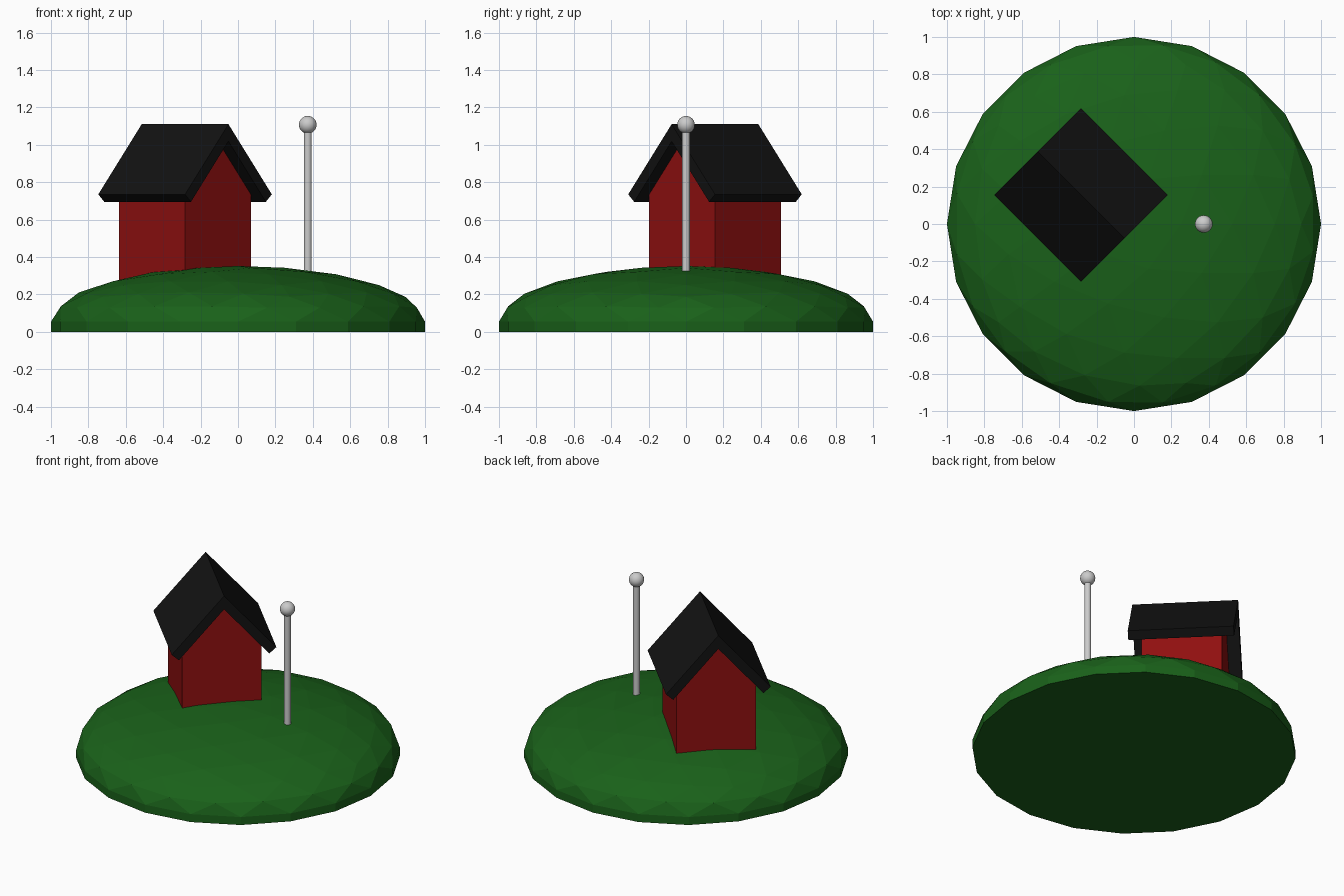
import bpy, bmesh
from math import radians
from mathutils import Matrix

if "Cube" in bpy.data.objects:
    bpy.data.objects.remove(bpy.data.objects["Cube"])


def material(name, rgb):
    m = bpy.data.materials.new(name)
    m.diffuse_color = (*rgb, 1)
    m.use_nodes = True
    m.node_tree.nodes["Principled BSDF"].inputs["Base Color"].default_value = m.diffuse_color
    return m


def add_object(name, bm, mat=None):
    bmesh.ops.recalc_face_normals(bm, faces=bm.faces)
    mesh = bpy.data.meshes.new(name)
    bm.to_mesh(mesh)
    bm.free()
    obj = bpy.data.objects.new(name, mesh)
    bpy.context.collection.objects.link(obj)
    if mat:
        mesh.materials.append(mat)
    return obj


def prism(name, profile, half_length, mat):
    """Extrude a (y, z) profile along local x and place it on the hill."""
    bm = bmesh.new()
    face = bm.faces.new([bm.verts.new((-half_length, y, z)) for y, z in profile])
    ext = bmesh.ops.extrude_face_region(bm, geom=[face])
    moved = [g for g in ext["geom"] if isinstance(g, bmesh.types.BMVert)]
    bmesh.ops.translate(bm, verts=moved, vec=(2 * half_length, 0, 0))
    obj = add_object(name, bm, mat)
    obj.location = (-0.283, 0.155, 0)
    obj.rotation_euler.z = radians(-45)
    return obj


green = material("grass", (0.01, 0.12, 0.01))
red = material("red_paint", (0.28, 0.005, 0.005))
black = material("black_tiles", (0.006, 0.006, 0.006))

# Hill: upper half of a squashed low-poly sphere on a short vertical rim
bm = bmesh.new()
bmesh.ops.create_icosphere(bm, subdivisions=3, radius=1)
low = [v for v in bm.verts if v.co.z < -1e-3]
bmesh.ops.delete(bm, geom=low, context='VERTS')
for v in bm.verts:
    v.co.z = v.co.z * 0.298 + 0.054
rim = [e for e in bm.edges if e.is_boundary]
ext = bmesh.ops.extrude_edge_only(bm, edges=rim)
for g in ext["geom"]:
    if isinstance(g, bmesh.types.BMVert):
        g.co.z = 0
base = [e for e in bm.edges if e.is_boundary]
bmesh.ops.contextual_create(bm, geom=base)
add_object("hill", bm, green)

# House walls with gables
prism("house_walls",
      [(-0.249, 0.2), (0.249, 0.2), (0.249, 0.734), (0, 1.019), (-0.249, 0.734)],
      0.249, red)

# Overhanging pitched roof
prism("roof",
      [(0, 1.11), (0.328, 0.735), (0.283, 0.695), (0, 1.019),
       (-0.283, 0.695), (-0.328, 0.735)],
      0.328, black)

# Flagpole and its ball
bm = bmesh.new()
bmesh.ops.create_cone(bm, cap_ends=True, segments=16, radius1=0.021, radius2=0.021,
                      depth=0.78, matrix=Matrix.Translation((0.373, 0, 0.70)))
pole = add_object("flagpole", bm)
bm = bmesh.new()
bmesh.ops.create_uvsphere(bm, u_segments=24, v_segments=16, radius=0.047,
                          matrix=Matrix.Translation((0.373, 0, 1.107)))
ball = add_object("flagpole_ball", bm)
for obj in (pole, ball):
    bpy.ops.object.select_all(action='DESELECT')
    obj.select_set(True)
    bpy.context.view_layer.objects.active = obj
    bpy.ops.object.shade_smooth_by_angle()
